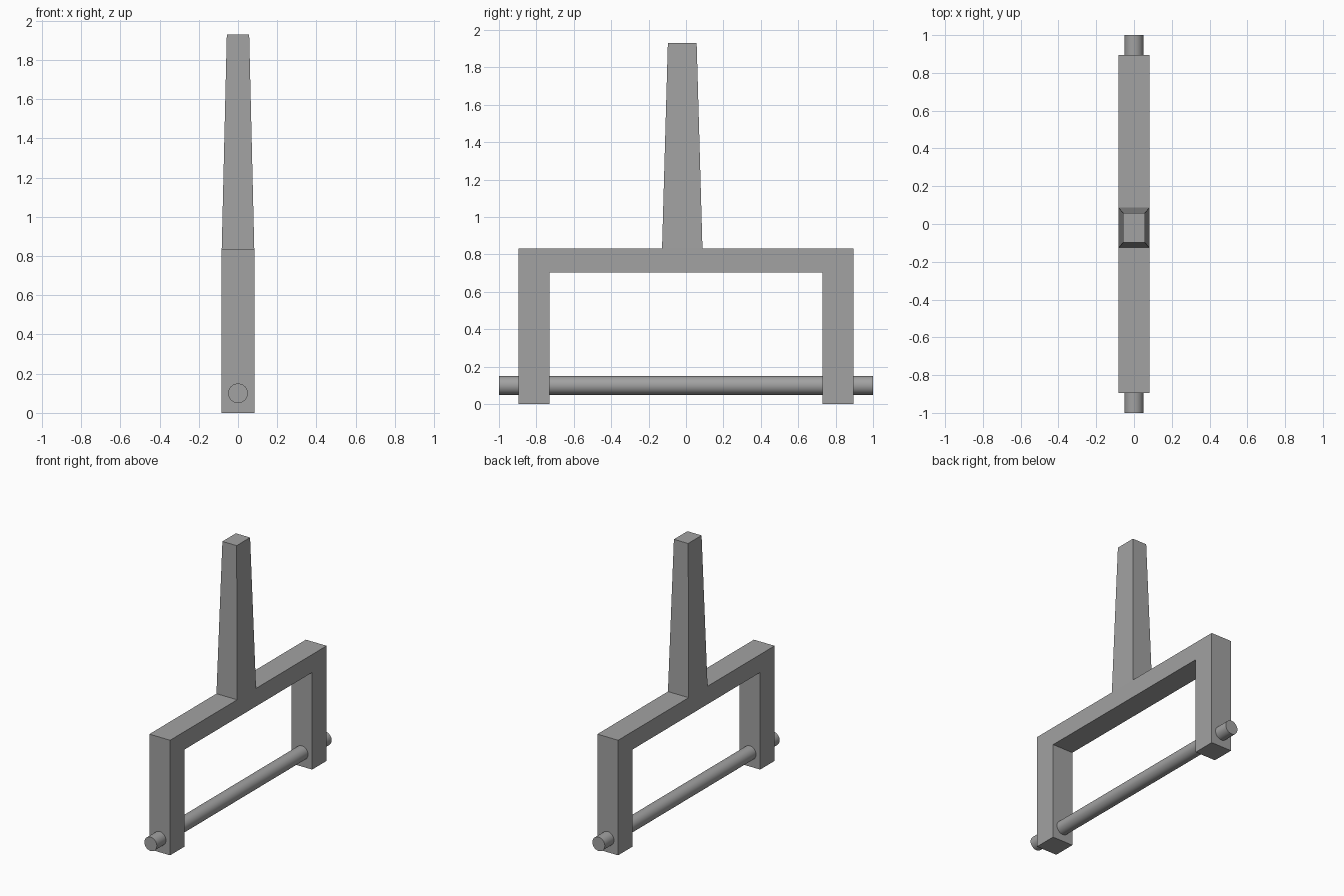
import bpy
import bmesh
import math

cube = bpy.data.objects.get("Cube")
if cube:
    bpy.data.objects.remove(cube, do_unlink=True)

HALF_WIDTH = 0.083     # half thickness of the fork along x
SHOULDER = 0.833       # top of the crossbar

grey = bpy.data.materials.new("plain grey")
grey.use_nodes = True
colour = (0.36, 0.36, 0.36, 1)
grey.diffuse_color = colour
grey.node_tree.nodes["Principled BSDF"].inputs["Base Color"].default_value = colour


def add_mesh(name, bm):
    bmesh.ops.recalc_face_normals(bm, faces=bm.faces)
    mesh = bpy.data.meshes.new(name)
    bm.to_mesh(mesh)
    bm.free()
    mesh.materials.append(grey)
    obj = bpy.data.objects.new(name, mesh)
    bpy.context.collection.objects.link(obj)
    return obj


# Fork frame: an upside-down U profile extruded across x
half = [(0.73, 0.703), (0.73, 0), (0.895, 0), (0.895, SHOULDER)]
profile = half + [(-y, z) for y, z in reversed(half)]
bm = bmesh.new()
face = bm.faces.new([bm.verts.new((-HALF_WIDTH, y, z)) for y, z in profile])
extruded = bmesh.ops.extrude_face_region(bm, geom=[face])["geom"]
side = [v for v in extruded if isinstance(v, bmesh.types.BMVert)]
bmesh.ops.translate(bm, verts=side, vec=(2 * HALF_WIDTH, 0, 0))
add_mesh("fork_frame", bm)

# Tapered stem, set slightly towards the front
bm = bmesh.new()
bmesh.ops.create_cube(bm, size=2)
for v in bm.verts:
    top = v.co.z > 0
    v.co.x *= 0.057 if top else HALF_WIDTH
    v.co.y = v.co.y * (0.077 if top else 0.108) - 0.02
    v.co.z = 1.93 if top else SHOULDER
add_mesh("stem", bm)

# Axle through both legs
bpy.ops.mesh.primitive_cylinder_add(
    vertices=32, radius=0.05, depth=2, location=(0, 0, 0.1),
    rotation=(math.pi / 2, 0, 0))
axle = bpy.context.object
axle.name = "axle"
axle.data.materials.append(grey)
bpy.ops.object.shade_smooth_by_angle(angle=math.radians(40))
